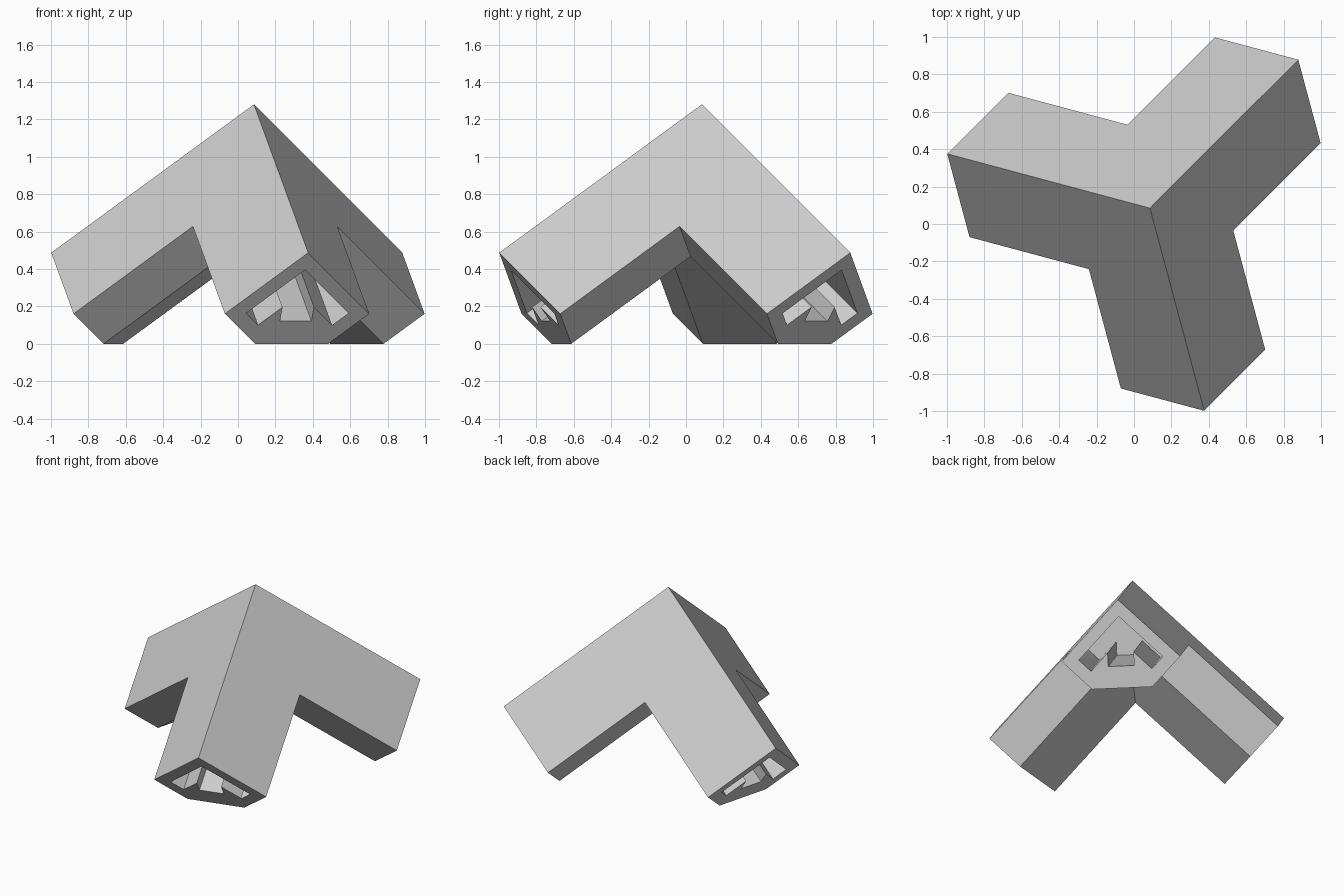
import bpy
import bmesh
import math
from mathutils import Matrix, Vector

if "Cube" in bpy.data.objects:
    bpy.data.objects.remove(bpy.data.objects["Cube"], do_unlink=True)

LENGTH, WIDTH, FLAT = 1.374, 0.565, 0.278    # leg length, leg width, width left beside the chamfer
WALL, SLOT, REACH = 0.08, 0.19, 0.48         # socket arm limits
HOLE_AT, HOLE_RADIUS = 0.97, 0.046
APEX = Vector((0.085, 0.085, (LENGTH + WIDTH + FLAT) / math.sqrt(3)))

grey = bpy.data.materials.new("Light grey plastic")
grey.use_nodes = True
colour = (0.6, 0.6, 0.6, 1)
grey.diffuse_color = colour
grey.node_tree.nodes["Principled BSDF"].inputs["Base Color"].default_value = colour

# Three perpendicular leg directions, all sloping down from the apex
AXES = [Vector((math.sqrt(2 / 3) * math.cos(math.radians(t)),
                math.sqrt(2 / 3) * math.sin(math.radians(t)),
                -1 / math.sqrt(3))) for t in (45, 165, 285)]


def make_object(name, bm):
    bmesh.ops.recalc_face_normals(bm, faces=bm.faces)
    mesh = bpy.data.meshes.new(name)
    bm.to_mesh(mesh)
    bm.free()
    mesh.materials.append(grey)
    obj = bpy.data.objects.new(name, mesh)
    bpy.context.collection.objects.link(obj)
    return obj


def leg_prism(name, i, section, start, end):
    """Extrude a section, drawn on the two other axes, along leg axis i."""
    along, u, v = AXES[i], AXES[(i + 1) % 3], AXES[(i + 2) % 3]
    bm = bmesh.new()
    face = bm.faces.new([bm.verts.new(APEX + u * p + v * q + along * start) for p, q in section])
    new = bmesh.ops.extrude_face_region(bm, geom=[face])["geom"]
    bmesh.ops.translate(bm, vec=along * (end - start),
                        verts=[g for g in new if isinstance(g, bmesh.types.BMVert)])
    return make_object(name, bm)


def screw_hole(i):
    """Cylinder from outside the chamfer into the stem of the socket."""
    along = AXES[i]
    inward = (AXES[(i + 1) % 3] + AXES[(i + 2) % 3]).normalized()
    bm = bmesh.new()
    bmesh.ops.create_cone(bm, cap_ends=True, segments=32, radius1=HOLE_RADIUS,
                          radius2=HOLE_RADIUS, depth=0.3)
    turn = inward.to_track_quat("Z", "Y").to_matrix().to_4x4()
    place = Matrix.Translation(APEX + along * HOLE_AT + inward * 0.55)
    bm.transform(place @ turn)
    return make_object("hole_cutter", bm)


def combine(target, other, operation):
    mod = target.modifiers.new("combine", "BOOLEAN")
    mod.operation, mod.solver, mod.object = operation, "EXACT", other
    bpy.context.view_layer.update()
    result = bpy.data.meshes.new_from_object(
        target.evaluated_get(bpy.context.evaluated_depsgraph_get()))
    target.modifiers.clear()
    target.data = result
    bpy.data.objects.remove(other, do_unlink=True)


# Square leg section with the inner corner chamfered
leg_section = [(0, 0), (WIDTH, 0), (WIDTH, FLAT), (FLAT, WIDTH), (0, WIDTH)]

# Arrow-shaped socket: two arms and a diagonal stem, mirrored across the diagonal
half = [(REACH, WALL), (REACH, SLOT), (0.313, SLOT), (0.378, 0.255)]
socket_section = [(WALL, WALL)] + half + [(q, p) for p, q in reversed(half)]

# Legs joined at the apex
body = leg_prism("corner_connector", 0, leg_section, 0, LENGTH)
for i in (1, 2):
    combine(body, leg_prism("leg", i, leg_section, 0, LENGTH), "UNION")

# Sockets and screw holes
for i in range(3):
    combine(body, leg_prism("socket_cutter", i, socket_section, WIDTH, LENGTH + 0.1), "DIFFERENCE")
    combine(body, screw_hole(i), "DIFFERENCE")

# Merge coplanar faces
bm = bmesh.new()
bm.from_mesh(body.data)
bmesh.ops.remove_doubles(bm, verts=bm.verts, dist=0.0002)
bmesh.ops.dissolve_limit(bm, angle_limit=math.radians(1), verts=bm.verts, edges=bm.edges)
bm.to_mesh(body.data)
bm.free()
body.data.name = "corner_connector"

# Smooth hole walls, sharp edges elsewhere
bpy.ops.object.select_all(action="DESELECT")
body.select_set(True)
bpy.context.view_layer.objects.active = body
bpy.ops.object.shade_smooth_by_angle(angle=math.radians(30))
